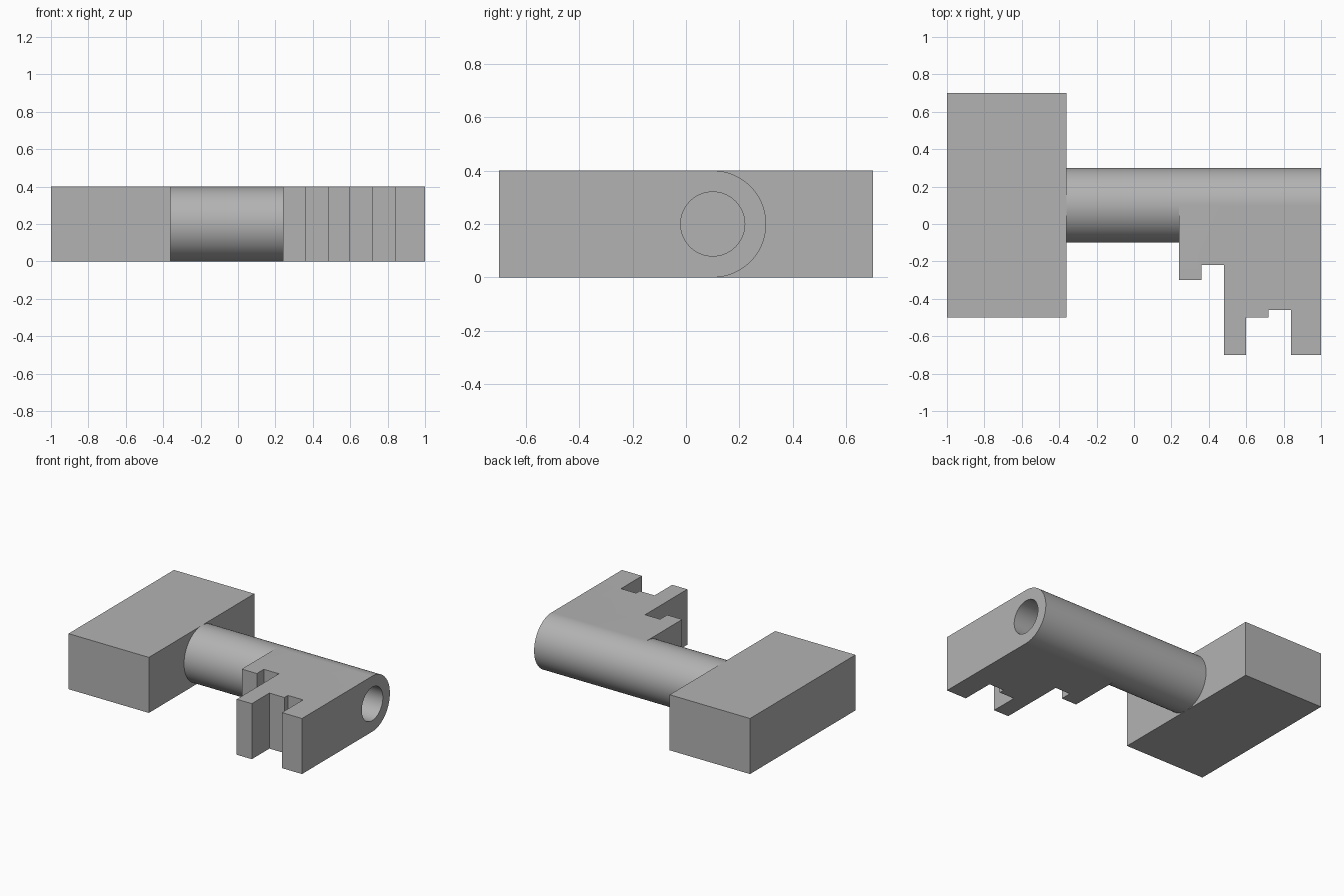
import bpy
import bmesh
from math import radians
from mathutils import Matrix

if "Cube" in bpy.data.objects:
    bpy.data.objects.remove(bpy.data.objects["Cube"], do_unlink=True)

THICK = 0.4
AXIS_Y, AXIS_Z = 0.1, THICK / 2
BOW_X, BIT_X, END_X = -0.36, 0.24, 1.0

grey = bpy.data.materials.new("plain grey")
grey.use_nodes = True
GREY = (0.45, 0.45, 0.45, 1)
grey.diffuse_color = GREY
grey.node_tree.nodes["Principled BSDF"].inputs["Base Color"].default_value = GREY


def make_object(name, bm):
    bmesh.ops.recalc_face_normals(bm, faces=bm.faces)
    mesh = bpy.data.meshes.new(name)
    bm.to_mesh(mesh)
    bm.free()
    mesh.materials.append(grey)
    obj = bpy.data.objects.new(name, mesh)
    bpy.context.collection.objects.link(obj)
    return obj


def prism(name, outline):
    """Extrude a plan outline up to the full thickness."""
    bm = bmesh.new()
    face = bm.faces.new([bm.verts.new((x, y, 0)) for x, y in outline])
    top = bmesh.ops.extrude_face_region(bm, geom=[face])["geom"]
    verts = [v for v in top if isinstance(v, bmesh.types.BMVert)]
    bmesh.ops.translate(bm, verts=verts, vec=(0, 0, THICK))
    return make_object(name, bm)


def rod(name, radius, x0, x1, sides):
    """Cylinder lying along x on the shaft axis."""
    bm = bmesh.new()
    place = Matrix.Translation(((x0 + x1) / 2, AXIS_Y, AXIS_Z)) @ Matrix.Rotation(radians(90), 4, "Y")
    bmesh.ops.create_cone(bm, cap_ends=True, segments=sides, radius1=radius,
                          radius2=radius, depth=x1 - x0, matrix=place)
    return make_object(name, bm)


def combine(obj, tool, operation):
    mod = obj.modifiers.new(operation.title(), "BOOLEAN")
    mod.operation, mod.solver, mod.object = operation, "EXACT", tool
    bpy.context.view_layer.objects.active = obj
    bpy.ops.object.modifier_apply(modifier=mod.name)
    bpy.data.objects.remove(tool, do_unlink=True)


# Bow: plain rectangular handle
prism("bow", [(-1, -0.5), (BOW_X, -0.5), (BOW_X, 0.7), (-1, 0.7)])

# Shaft with the toothed bit merged into its front half
shaft = rod("shaft_and_bit", THICK / 2, BOW_X, END_X, 96)
bit = prism("bit", [
    (BIT_X, AXIS_Y), (BIT_X, -0.3), (0.36, -0.3), (0.36, -0.22), (0.48, -0.22),
    (0.48, -0.7), (0.6, -0.7), (0.6, -0.5), (0.72, -0.5), (0.72, -0.46),
    (0.84, -0.46), (0.84, -0.7), (END_X, -0.7), (END_X, AXIS_Y)])
combine(shaft, bit, "UNION")

# Round bore running down the shaft from its free end
combine(shaft, rod("bore", 0.12, BOW_X + 0.01, END_X + 0.1, 64), "DIFFERENCE")

bpy.ops.object.select_all(action="DESELECT")
shaft.select_set(True)
bpy.context.view_layer.objects.active = shaft
bpy.ops.object.shade_smooth_by_angle(angle=radians(30))
